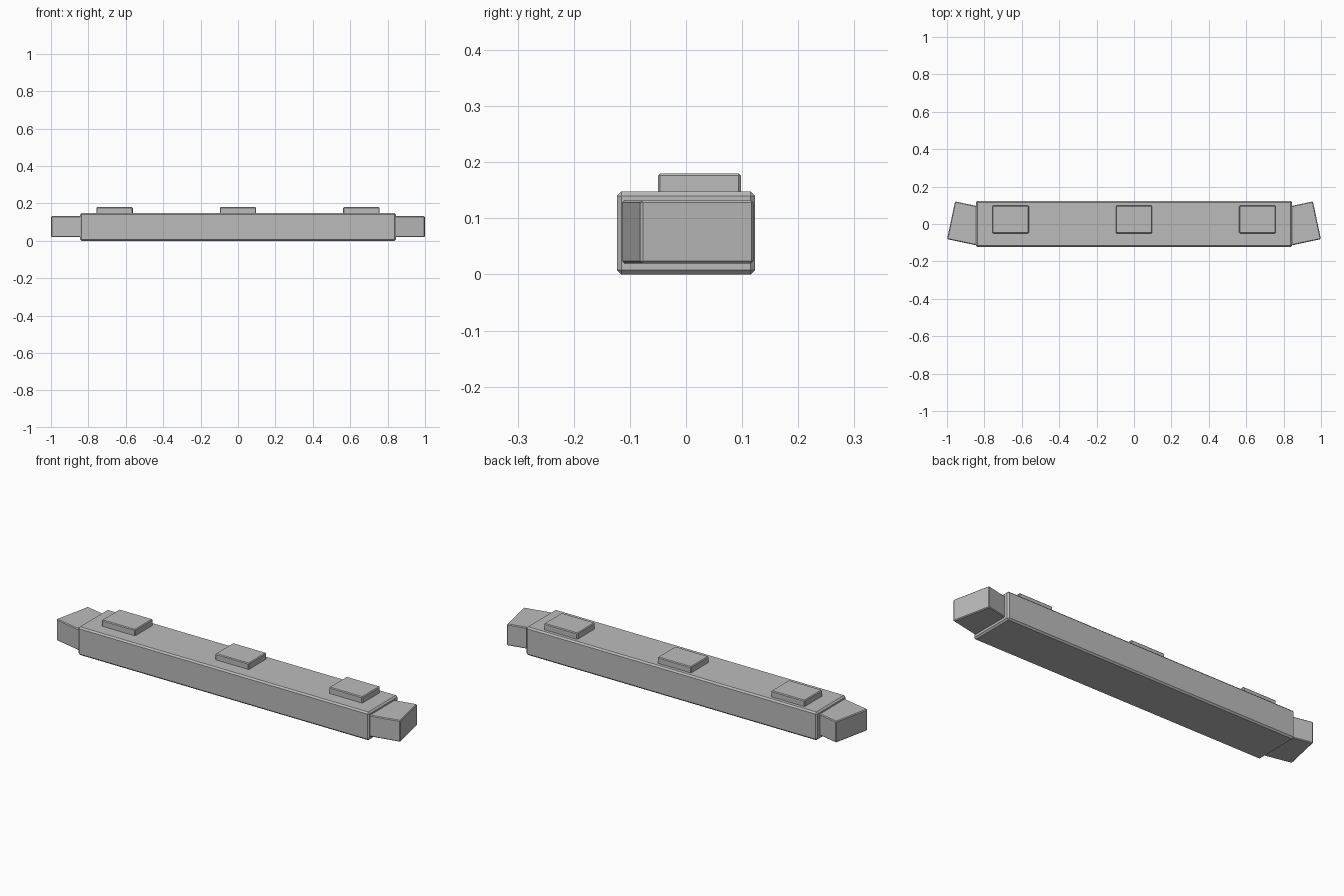
import bpy
import math
from mathutils import Vector

cube = bpy.data.objects.get("Cube")
if cube:
    bpy.data.objects.remove(cube, do_unlink=True)

# Single grey material
grey = bpy.data.materials.new("plain_grey")
grey.use_nodes = True
colour = (0.5, 0.5, 0.5, 1.0)
grey.diffuse_color = colour
grey.node_tree.nodes["Principled BSDF"].inputs["Base Color"].default_value = colour


def block(name, centre, size, bevel, turn=0.0):
    """Chamfered box, optionally turned about the vertical axis."""
    bpy.ops.mesh.primitive_cube_add(size=1, location=centre)
    obj = bpy.context.object
    obj.name = name
    for v in obj.data.vertices:
        v.co *= Vector(size)
    obj.rotation_euler.z = turn
    obj.data.materials.append(grey)
    mod = obj.modifiers.new("chamfer", "BEVEL")
    mod.width = bevel
    mod.segments = 1
    return obj


# Long main beam
block("main_beam", (0, 0, 0.074), (1.69, 0.246, 0.148), 0.008)

# Swept end caps, angled back and tucked into the beam
sweep = math.radians(12)
length = 0.18
for side, label in ((1, "left"), (-1, "right")):
    x = 0.978 - length / 2 * math.cos(sweep)
    y = 0.02 - length / 2 * math.sin(sweep)
    block(label + "_end_cap", (side * x, y, 0.076),
          (length, 0.206, 0.112), 0.004, side * sweep)

# Raised mounting pads on the top
for label, x in (("right", -0.66), ("middle", 0), ("left", 0.66)):
    block(label + "_top_pad", (x, 0.024, 0.16), (0.195, 0.148, 0.04), 0.004)
